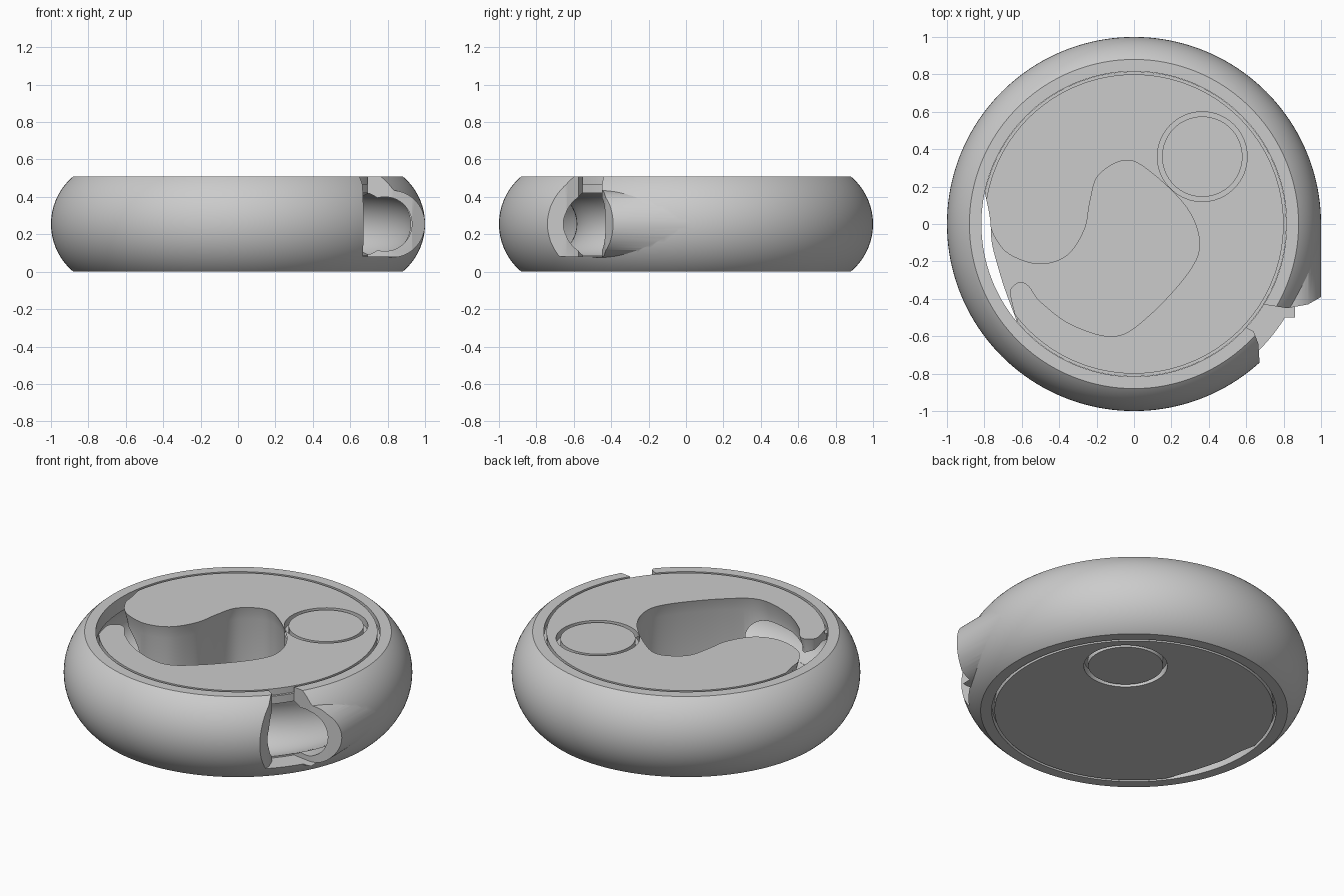
import bpy, bmesh
from math import sin, cos, pi, sqrt, radians
from mathutils import Vector

if "Cube" in bpy.data.objects:
    bpy.data.objects.remove(bpy.data.objects["Cube"])

H = 0.51
MID = H / 2
GREY = (0.6, 0.6, 0.6, 1)

mat = bpy.data.materials.new("light grey")
mat.use_nodes = True
mat.diffuse_color = GREY
mat.node_tree.nodes["Principled BSDF"].inputs["Base Color"].default_value = GREY


def loft(name, rings, loop=False):
    """Join equal rings of points; cap the ends unless looped."""
    bm = bmesh.new()
    vs = [[bm.verts.new(p) for p in r] for r in rings]
    n = len(vs[0])
    pairs = list(zip(vs, vs[1:])) + ([(vs[-1], vs[0])] if loop else [])
    for a, b in pairs:
        for i in range(n):
            j = (i + 1) % n
            bm.faces.new((a[i], a[j], b[j], b[i]))
    if not loop:
        bm.faces.new(vs[0][::-1])
        bm.faces.new(vs[-1])
    bmesh.ops.recalc_face_normals(bm, faces=bm.faces)
    me = bpy.data.meshes.new(name)
    bm.to_mesh(me)
    bm.free()
    me.materials.append(mat)
    ob = bpy.data.objects.new(name, me)
    bpy.context.collection.objects.link(ob)
    return ob


def lathe(name, profile, n=128, loop=False, cx=0, cy=0):
    return loft(name, [[(cx + r * cos(2 * pi * i / n), cy + r * sin(2 * pi * i / n), z)
                        for i in range(n)] for r, z in profile], loop)


def prism(name, pts, z0, z1):
    return loft(name, [[(x, y, z) for x, y in pts] for z in (z0, z1)])


def tube_y(name, x, r, y0, y1, n=64):
    return loft(name, [[(x + r * cos(2 * pi * i / n), y, MID + r * sin(2 * pi * i / n))
                        for i in range(n)] for y in (y0, y1)])


def channel(name):
    """Ring-shaped tunnel shared by the shell and the spool."""
    return lathe(name, [(0.76 + 0.175 * cos(2 * pi * i / 48), MID + 0.175 * sin(2 * pi * i / 48))
                        for i in range(48)], loop=True)


def combine(ob, tool, op="DIFFERENCE"):
    tool.hide_render = True
    m = ob.modifiers.new("cut", "BOOLEAN")
    m.operation, m.solver, m.object = op, "EXACT", tool
    bpy.context.view_layer.objects.active = ob
    bpy.ops.object.modifier_apply(modifier=m.name)
    bpy.data.objects.remove(tool)


def smooth(ob):
    bpy.ops.object.select_all(action="DESELECT")
    ob.select_set(True)
    bpy.context.view_layer.objects.active = ob
    bpy.ops.object.shade_smooth_by_angle(angle=radians(30))


def spline(pts, steps=8):
    """Catmull-Rom curve through open points."""
    p = [Vector(q) for q in [pts[0]] + pts + [pts[-1]]]
    out = []
    for a, b, c, d in zip(p, p[1:], p[2:], p[3:]):
        for k in range(steps):
            t = k / steps
            out.append(0.5 * (2 * b + (c - a) * t + (2 * a - 5 * b + 4 * c - d) * t * t
                              + (3 * b - a - 3 * c + d) * t ** 3))
    return out + [p[-1]]


# Outer shell: bulged ring with a tangential spout
zs = [H * (1 - cos(pi * i / 24)) / 2 for i in range(25)]
shell = lathe("outer_shell", [(0.669 + sqrt(0.331 ** 2 - (z - MID) ** 2), z) for z in zs], 160)
combine(shell, tube_y("spout", 0.82, 0.18, 0, -0.5), "UNION")
combine(shell, lathe("bore", [(0.816, -0.1), (0.816, 0.6)], 160))
combine(shell, channel("shell_channel"))
combine(shell, tube_y("spout_bore", 0.785, 0.145, -0.15, -0.6))

# Mouth of the spout
mouth = [(0.56, -0.53), (0.64, -0.575), (0.665, -0.64), (0.675, -0.8), (1.1, -0.8),
         (1.1, -0.36), (1.0, -0.39), (0.93, -0.43), (0.82, -0.45), (0.69, -0.43), (0.56, -0.4)]
combine(shell, prism("mouth", mouth, 0.08, 0.7))
smooth(shell)

# Spool filling the shell, with a stepped rim
spool = lathe("spool", [(0.8, 0), (0.8, 0.04), (0.815, 0.04),
                        (0.815, H - 0.04), (0.8, H - 0.04), (0.8, H)], 160)
combine(spool, channel("spool_channel"))

# Winding pocket with a slightly undercut wall
path = spline([(-0.775, 0.03), (-0.75, -0.06), (-0.67, -0.16), (-0.51, -0.215), (-0.36, -0.17),
               (-0.265, -0.03), (-0.235, 0.12), (-0.19, 0.26), (-0.05, 0.34), (0.08, 0.285),
               (0.28, 0.09), (0.35, -0.1), (0.29, -0.26), (0.08, -0.49), (-0.1, -0.6),
               (-0.33, -0.54), (-0.5, -0.415), (-0.56, -0.335), (-0.61, -0.31),
               (-0.66, -0.35), (-0.655, -0.41), (-0.63, -0.51)])
path += [Vector((-0.75, -0.6)), Vector((-0.95, -0.3)), Vector((-0.95, 0.03))]


def ring(z, off):
    out = []
    for i, p in enumerate(path):
        t = (path[(i + 1) % len(path)] - path[i - 1]).normalized()
        out.append((p.x - t.y * off, p.y + t.x * off, z))
    return out


combine(spool, loft("pocket", [ring(0.08, 0.02), ring(0.43, 0.02), ring(H, 0), ring(0.6, 0)]))

# Slit through the rim beside the pocket
slit = spline([(-0.8, 0.18), (-0.77, 0.03), (-0.76, -0.1), (-0.73, -0.22), (-0.69, -0.35), (-0.63, -0.51)])
slit = [tuple(p) for p in slit] + [(-0.7, -0.6), (-0.9, -0.4), (-0.95, 0), (-0.9, 0.2)]
combine(spool, prism("slit", slit, -0.1, 0.7))

# Round insert seated in a grooved hole
SEAT = dict(n=64, cx=0.365, cy=0.36)
combine(spool, lathe("insert_hole", [(0.24, -0.1), (0.24, 0.7)], **SEAT))
smooth(spool)
insert = lathe("round_insert", [(0.215, 0.002), (0.215, 0.045), (0.24, 0.045),
                                (0.24, H - 0.045), (0.215, H - 0.045), (0.215, H - 0.002)], **SEAT)
smooth(insert)
